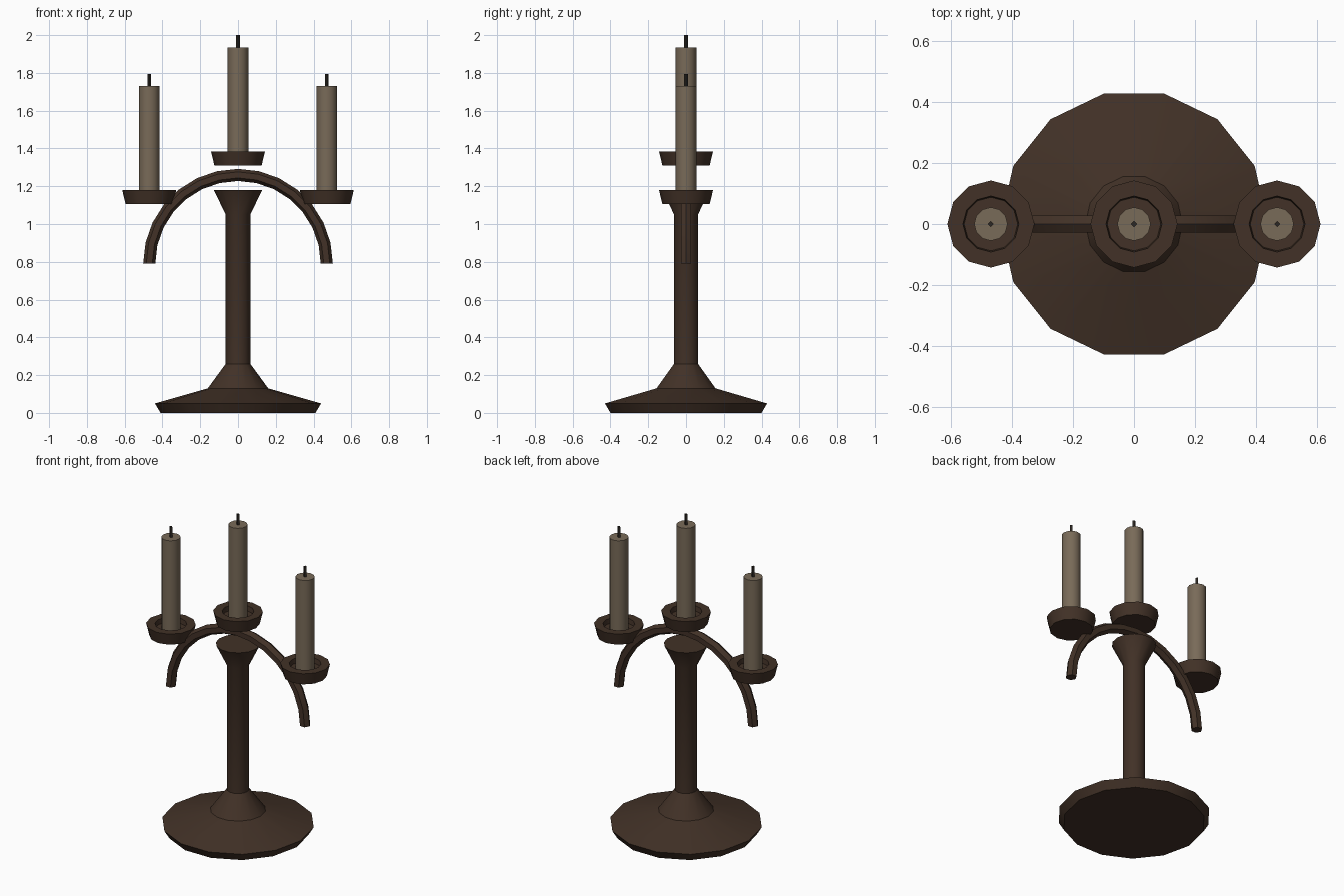
import bpy, bmesh, math
from mathutils import Matrix, Vector

cube = bpy.data.objects.get("Cube")
if cube:
    bpy.data.objects.remove(cube, do_unlink=True)


def material(name, rgb):
    m = bpy.data.materials.new(name)
    m.use_nodes = True
    m.diffuse_color = (*rgb, 1)
    m.node_tree.nodes["Principled BSDF"].inputs["Base Color"].default_value = (*rgb, 1)
    return m


BROWN = material("dark brown wood", (0.054, 0.031, 0.020))
WAX = material("tan wax", (0.19, 0.145, 0.098))
WICK = material("dark wick", (0.025, 0.02, 0.016))


def finish(bm, name, mat, smooth=True):
    bmesh.ops.recalc_face_normals(bm, faces=bm.faces)
    mesh = bpy.data.meshes.new(name)
    bm.to_mesh(mesh)
    bm.free()
    mesh.materials.append(mat)
    obj = bpy.data.objects.new(name, mesh)
    bpy.context.collection.objects.link(obj)
    if smooth:
        bpy.ops.object.select_all(action="DESELECT")
        obj.select_set(True)
        bpy.context.view_layer.objects.active = obj
        bpy.ops.object.shade_smooth_by_angle(angle=math.radians(32))
    return obj


def skin(bm, rings):
    """Join successive rings of points with quads and cap both ends."""
    loops = [[bm.verts.new(p) for p in ring] for ring in rings]
    n = len(loops[0])
    for a, b in zip(loops, loops[1:]):
        for i in range(n):
            j = (i + 1) % n
            bm.faces.new((a[i], a[j], b[j], b[i]))
    bm.faces.new(loops[0][::-1])
    bm.faces.new(loops[-1])


def lathe(name, profile, sides, mat, x=0.0, z=0.0, smooth=True):
    """Turn a (radius, height) profile about a vertical axis."""
    bm = bmesh.new()
    turns = [math.tau * i / sides for i in range(sides)]
    skin(bm, [[(x + r * math.cos(t), r * math.sin(t), z + h) for t in turns]
              for r, h in profile])
    return finish(bm, name, mat, smooth)


# Foot, stem and flared top in one turned piece
lathe("stand", [(0.41, 0), (0.44, 0.05), (0.16, 0.13), (0.065, 0.26),
                (0.065, 1.05), (0.128, 1.18)], 14, BROWN)

# Arched arm: hexagonal tube along a half circle
ARCH_R, ARCH_Z, TUBE_R, STEPS = 0.47, 0.79, 0.032, 14
bm = bmesh.new()
rings = []
for s in range(STEPS + 1):
    a = math.pi * s / STEPS
    out = Vector((math.cos(a), 0, math.sin(a)))
    centre = out * ARCH_R + Vector((0, 0, ARCH_Z))
    rings.append([centre + out * TUBE_R * math.cos(t) + Vector((0, TUBE_R * math.sin(t), 0))
                  for t in (math.tau * k / 6 for k in range(6))])
skin(bm, rings)
finish(bm, "arched_arm", BROWN)

# Cup, candle and wick, repeated three times
for side, x, z in (("left", 0.47, 1.105), ("centre", 0, 1.31), ("right", -0.47, 1.105)):
    lathe(side + "_cup", [(0.125, 0), (0.143, 0.075), (0.092, 0.075), (0.088, 0.045)],
          12, BROWN, x, z)
    lathe(side + "_candle", [(0.055, 0.04), (0.055, 0.625)], 12, WAX, x, z)
    lathe(side + "_wick", [(0.01, 0.62), (0.01, 0.69)], 4, WICK, x, z, False)
